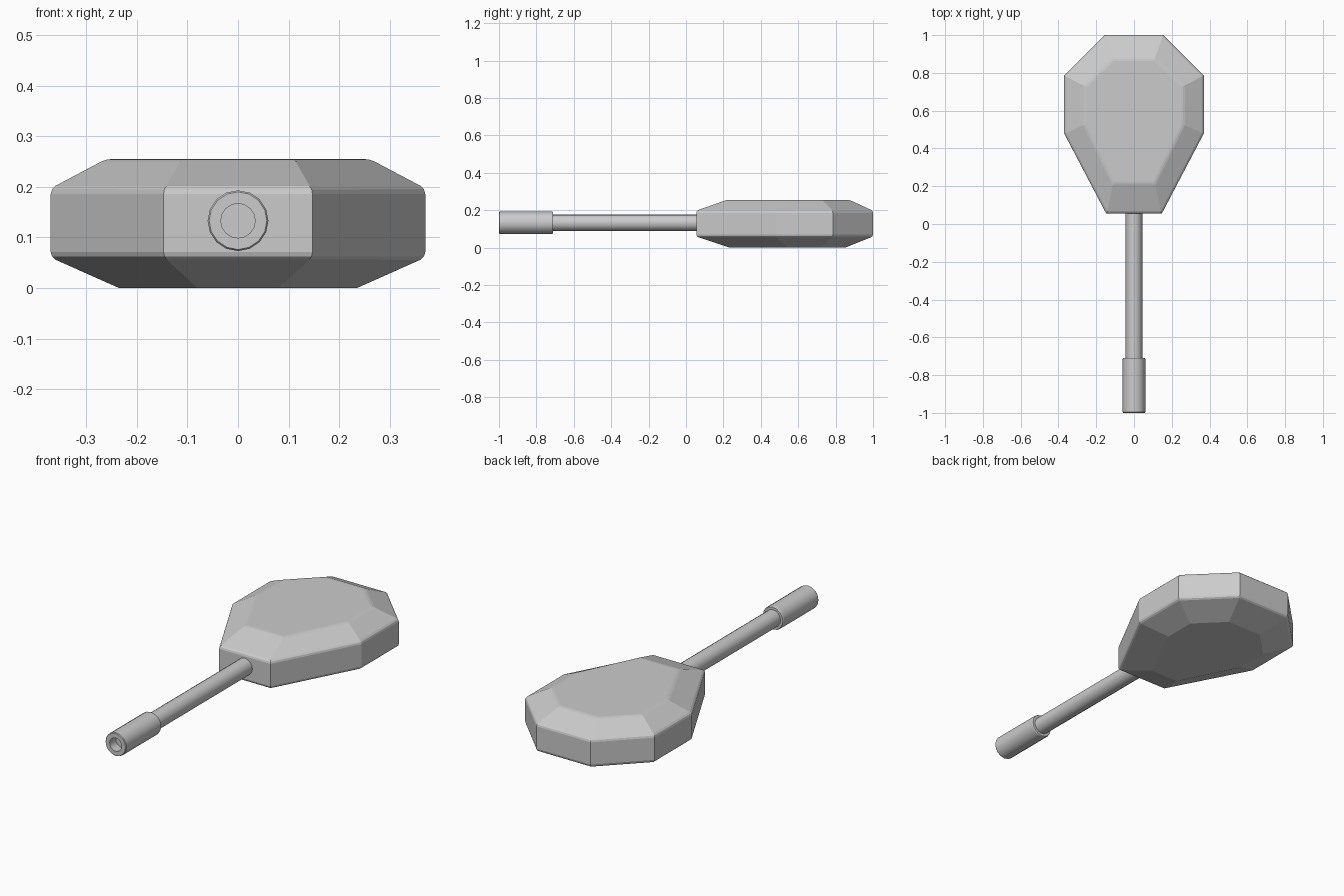
import bpy
import bmesh
import math

cube = bpy.data.objects.get("Cube")
if cube:
    bpy.data.objects.remove(cube, do_unlink=True)

grey = bpy.data.materials.new("plain_grey")
grey.use_nodes = True
grey.diffuse_color = (0.6, 0.6, 0.6, 1)
grey.node_tree.nodes["Principled BSDF"].inputs["Base Color"].default_value = grey.diffuse_color

AXIS_Z = 0.133
SIDES = 16


def finish(name, bm, smooth_angle=None):
    bmesh.ops.recalc_face_normals(bm, faces=bm.faces)
    mesh = bpy.data.meshes.new(name)
    bm.to_mesh(mesh)
    bm.free()
    mesh.materials.append(grey)
    obj = bpy.data.objects.new(name, mesh)
    bpy.context.collection.objects.link(obj)
    if smooth_angle:
        bpy.ops.object.select_all(action="DESELECT")
        obj.select_set(True)
        bpy.context.view_layer.objects.active = obj
        bpy.ops.object.shade_smooth_by_angle(angle=math.radians(smooth_angle))
    return obj


def ring(bm, half, z):
    """Closed outline from its right half, mirrored across x."""
    outline = half + [(-x, y) for x, y in reversed(half)]
    return [bm.verts.new((x, y, z)) for x, y in outline]


def bridge(bm, a, b):
    for i in range(len(a)):
        j = (i + 1) % len(a)
        bm.faces.new((a[i], a[j], b[j], b[i]))


def lathe(name, profile):
    """Revolve (y, radius) points around the handle axis."""
    bm = bmesh.new()
    rings = []
    for y, r in profile:
        angles = [math.tau * i / SIDES for i in range(SIDES)]
        rings.append([bm.verts.new((r * math.cos(a), y, AXIS_Z + r * math.sin(a)))
                      for a in angles])
    for a, b in zip(rings, rings[1:]):
        bridge(bm, a, b)
    bm.faces.new(rings[0])
    bm.faces.new(rings[-1])
    return finish(name, bm, 30)


# Faceted paddle head: flat top and bottom joined by sloping bands
outer = [(0.147, 0.055), (0.37, 0.48), (0.37, 0.785), (0.155, 1.0)]
top = [(0.108, 0.215), (0.26, 0.525), (0.26, 0.73), (0.11, 0.875)]
bottom = [(0.08, 0.235), (0.235, 0.545), (0.235, 0.715), (0.1, 0.85)]
bm = bmesh.new()
levels = [ring(bm, bottom, 0), ring(bm, outer, 0.06),
          ring(bm, outer, 0.197), ring(bm, top, 0.255)]
for a, b in zip(levels, levels[1:]):
    bridge(bm, a, b)
bm.faces.new(levels[0])
bm.faces.new(levels[-1])

# Softened rims
rims = [e for e in bm.edges
        if abs(e.verts[0].co.z - e.verts[1].co.z) < 0.001 and e.verts[0].co.z > 0.01]
bmesh.ops.bevel(bm, geom=rims, offset=0.011, segments=2, profile=0.5, affect="EDGES")
finish("paddle_head", bm)

# Handle shaft
lathe("handle_shaft", [(-0.73, 0.044), (0.1, 0.044)])

# Grip sleeve with a recessed hole in its end
lathe("grip", [(-0.95, 0.034), (-1.0, 0.034), (-1.0, 0.057), (-0.996, 0.06),
               (-0.715, 0.06), (-0.71, 0.057), (-0.71, 0.043)])
